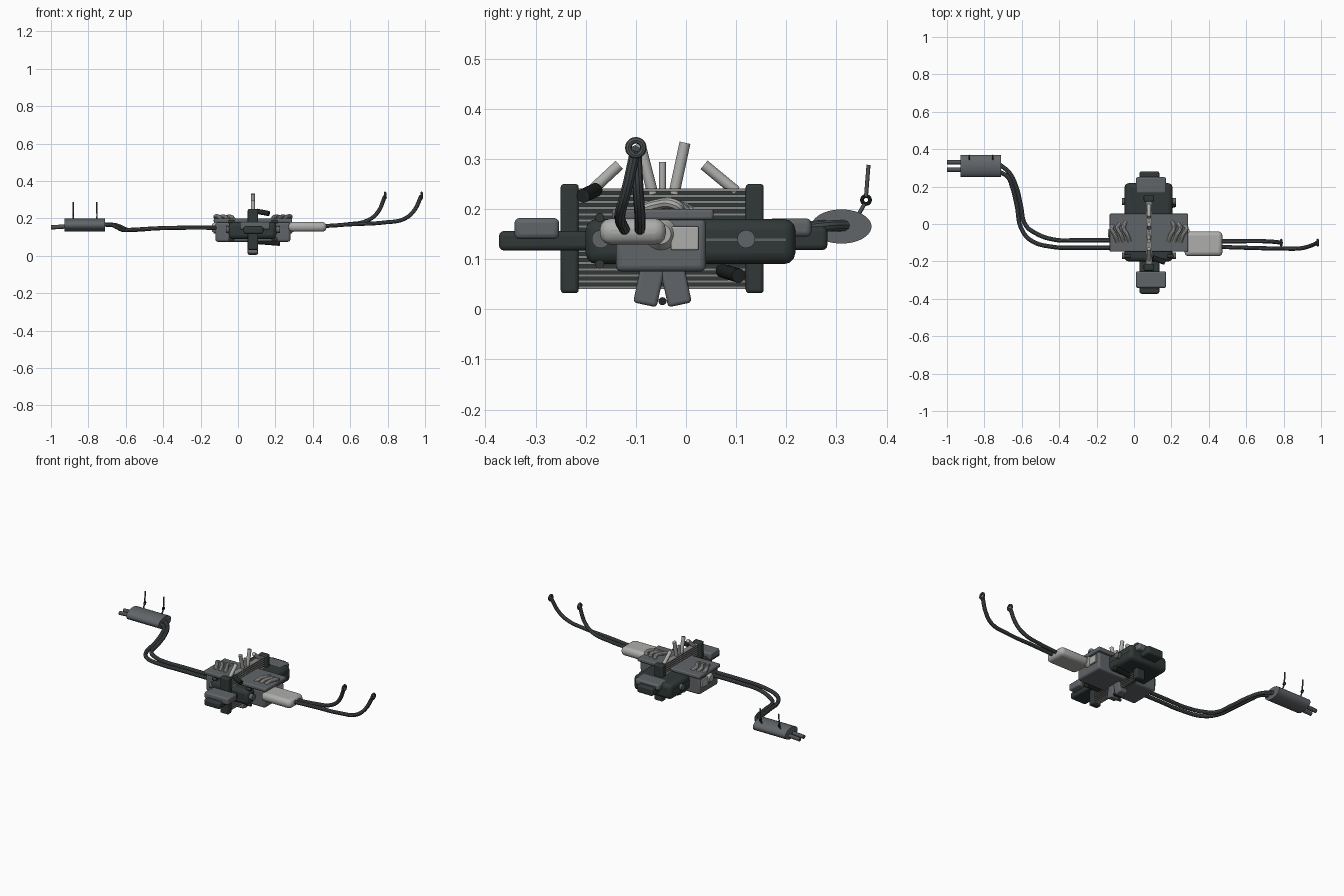
import bpy
from math import radians, pi
from mathutils import Vector

cube = bpy.data.objects.get("Cube")
if cube:
    bpy.data.objects.remove(cube, do_unlink=True)


def material(name, r, g, b):
    m = bpy.data.materials.new(name)
    m.use_nodes = True
    m.diffuse_color = (r, g, b, 1)
    node = next(n for n in m.node_tree.nodes if n.type == 'BSDF_PRINCIPLED')
    node.inputs["Base Color"].default_value = (r, g, b, 1)
    return m


DARK = material("dark casing", 0.03, 0.04, 0.038)
GRAY = material("engine gray", 0.12, 0.13, 0.14)
PIPE = material("pipe steel", 0.075, 0.085, 0.09)
LIGHT = material("light metal", 0.42, 0.43, 0.41)
FIN = material("fin metal", 0.25, 0.25, 0.24)
BLACK = material("black rubber", 0.015, 0.018, 0.018)


def finish(name, mat):
    ob = bpy.context.object
    ob.name = name
    ob.data.materials.clear()
    ob.data.materials.append(mat)
    bpy.ops.object.shade_smooth_by_angle(angle=radians(35))
    return ob


def box(name, xs, ys, zs, mat, bevel=0.006, tilt=0):
    lo, hi = (Vector(p) for p in zip(xs, ys, zs))
    bpy.ops.mesh.primitive_cube_add(size=1, location=(lo + hi) / 2)
    ob = bpy.context.object
    ob.scale = hi - lo
    bpy.ops.object.transform_apply(location=False, rotation=False, scale=True)
    ob.rotation_euler.x = radians(tilt)
    if bevel:
        mod = ob.modifiers.new("rounded edges", 'BEVEL')
        mod.width, mod.segments = bevel, 3
    return finish(name, mat)


def rod(name, a, b, r, mat, r2=None):
    a, b = Vector(a), Vector(b)
    bpy.ops.mesh.primitive_cone_add(vertices=20, radius1=r, radius2=r if r2 is None else r2,
                                    depth=(b - a).length, location=(a + b) / 2)
    bpy.context.object.rotation_euler = (b - a).to_track_quat('Z', 'Y').to_euler()
    return finish(name, mat)


def tube(name, points, r, mat):
    cu = bpy.data.curves.new(name, 'CURVE')
    cu.dimensions = '3D'
    cu.bevel_depth, cu.bevel_resolution, cu.resolution_u = r, 3, 8
    cu.use_fill_caps = True
    sp = cu.splines.new('BEZIER')
    sp.bezier_points.add(len(points) - 1)
    for bp, p in zip(sp.bezier_points, points):
        bp.co = p
        bp.handle_left_type = bp.handle_right_type = 'AUTO'
    ob = bpy.data.objects.new(name, cu)
    bpy.context.collection.objects.link(ob)
    bpy.ops.object.select_all(action='DESELECT')
    ob.select_set(True)
    bpy.context.view_layer.objects.active = ob
    bpy.ops.object.convert(target='MESH')
    return finish(name, mat)


def ring(name, loc, major, minor, mat):
    bpy.ops.mesh.primitive_torus_add(location=loc, rotation=(0, pi / 2, 0), major_radius=major,
                                     minor_radius=minor, major_segments=20, minor_segments=8)
    return finish(name, mat)


MID = 0.08  # centre line of the engine in x

# Engine block and its top deck
box("engine_block", (-0.12, 0.28), (-0.14, 0.04), (0.075, 0.18), GRAY, 0.012)
box("engine_deck", (-0.13, 0.29), (-0.148, 0.055), (0.178, 0.2), GRAY)
for side, label in ((1, "left"), (-1, "right")):
    end = MID + side * 0.2
    box(label + "_end_plate", sorted((end - side * 0.01, end + side * 0.01)),
        (-0.03, 0.025), (0.118, 0.165), LIGHT, 0.003)
    rod(label + "_end_boss", (end, -0.05, 0.15), (end + side * 0.018, -0.05, 0.15), 0.032, LIGHT, 0.02)
    for y in (-0.17, 0.12):
        rod(label + "_side_boss", (MID + side * 0.11, y, 0.14), (MID + side * 0.145, y, 0.14), 0.018, GRAY)
    for z in (0.09, 0.183):
        rod(label + "_bolt", (MID + side * 0.1, -0.172, z), (MID + side * 0.13, -0.172, z), 0.009, DARK)
    # Curved runners on the deck
    for i in range(3):
        x = MID + side * (0.115 + 0.033 * i)
        tube(label + "_runner", [(x + side * 0.01, 0.01 - 0.01 * i, 0.195), (x + side * 0.02, -0.02, 0.208),
                                 (x, -0.06, 0.208), (x - side * 0.012, -0.095, 0.195)], 0.011, LIGHT)

# Dark casing running through the engine, with a box at each end
box("rear_casing", (-0.05, 0.205), (-0.02, 0.218), (0.09, 0.18), DARK, 0.022)
box("front_casing", (-0.05, 0.205), (-0.2, -0.05), (0.09, 0.18), DARK, 0.022)
box("casing_seam", (-0.052, 0.207), (-0.18, 0.2), (0.136, 0.141), GRAY, 0)
box("front_housing", (0.03, 0.135), (-0.373, -0.19), (0.117, 0.156), DARK, 0.01)
box("front_cover", (0.01, 0.172), (-0.342, -0.253), (0.14, 0.182), GRAY, 0.01)
box("rear_housing", (0.03, 0.135), (0.2, 0.282), (0.118, 0.165), DARK, 0.01)
box("rear_cover", (0.01, 0.172), (0.163, 0.25), (0.145, 0.181), GRAY, 0.01)

# Radiator with stacked fins between two tanks
box("radiator_core", (0.072, 0.088), (-0.22, 0.125), (0.04, 0.235), DARK, 0)
for i in range(17):
    z = 0.04 + i * 0.0122
    box("radiator_fin", (0.064, 0.096), (-0.222, 0.127), (z, z + 0.006), FIN, 0)
for y, label in ((-0.232, "front"), (0.137, "rear")):
    box(label + "_tank", (0.052, 0.108), (y - 0.018, y + 0.018), (0.032, 0.25), DARK, 0.007)
rod("upper_outlet", (0.1, -0.18, 0.238), (0.165, -0.205, 0.226), 0.014, BLACK)
rod("lower_outlet", (0.095, 0.073, 0.077), (0.222, 0.105, 0.067), 0.014, BLACK)

# Fan of upright stacks above the radiator
for y0, z0, y1, z1, r in ((-0.19, 0.235, -0.133, 0.288, 0.011), (-0.066, 0.23, -0.092, 0.33, 0.011),
                          (-0.047, 0.23, -0.047, 0.294, 0.007), (-0.024, 0.23, -0.002, 0.332, 0.011),
                          (0.1, 0.235, 0.036, 0.288, 0.011)):
    rod("upright_stack", (MID, y0, z0), (MID, y1, z1), r, LIGHT)

# Pair of tilted pans under the engine
for s in (-1, 1):
    y = -0.047 + s * 0.027
    box("lower_pan", (0.052, 0.106), (y - 0.024, y + 0.024), (0.008, 0.085), GRAY, 0.007, s * 12)
rod("pan_pin", (0.06, -0.047, 0.016), (0.1, -0.047, 0.016), 0.008, BLACK)

# Catalyst box and the two pipes leading away from it
box("catalyst", (0.27, 0.473), (-0.172, -0.04), (0.129, 0.181), LIGHT, 0.022)
tube("long_front_pipe", [(0.45, -0.122, 0.158), (0.6, -0.127, 0.168), (0.78, -0.131, 0.178),
                         (0.89, -0.13, 0.198), (0.94, -0.118, 0.24), (0.98, -0.1, 0.32)], 0.011, PIPE)
tube("short_front_pipe", [(0.45, -0.092, 0.158), (0.58, -0.092, 0.168), (0.69, -0.092, 0.188),
                          (0.745, -0.095, 0.23), (0.786, -0.1, 0.318)], 0.011, PIPE)
for x in (0.787, 0.982):
    ring("pipe_flange", (x, -0.1, 0.322), 0.015, 0.0065, PIPE)

# Twin pipes sweeping back to the muffler
for i in range(2):
    y, x = -0.087 - 0.04 * i, -0.022 * i
    tube("rear_pipe", [(-0.1, y, 0.15), (-0.3, y, 0.15), (-0.43, y + 0.004, 0.147),
                       (-0.53 + x, y + 0.04, 0.14), (-0.58 + x, -0.005 - 0.02 * i, 0.138),
                       (-0.605 + x, 0.1, 0.143), (-0.63 + x, 0.2, 0.155),
                       (-0.665 - 0.01 * i, 0.272 - 0.02 * i, 0.165), (-0.72, 0.32 - 0.04 * i, 0.167)], 0.0115, PIPE)
    rod("tail_pipe", (-1, 0.33 - 0.04 * i, 0.152), (-0.92, 0.33 - 0.04 * i, 0.157), 0.0115, PIPE)

# Flattened muffler with hangers
bpy.ops.mesh.primitive_cylinder_add(vertices=40, radius=1, depth=0.218, location=(-0.819, 0.31, 0.165),
                                    rotation=(0, pi / 2, 0))
bpy.context.object.scale = (0.034, 0.06, 1)
finish("muffler", GRAY)
for x in (-0.88, -0.754):
    rod("hanger_foot", (x, 0.338, 0.178), (x, 0.356, 0.21), 0.004, PIPE)
    ring("hanger_ring", (x, 0.359, 0.218), 0.008, 0.0038, BLACK)
    rod("hanger_rod", (x, 0.359, 0.225), (x, 0.364, 0.288), 0.004, PIPE)
